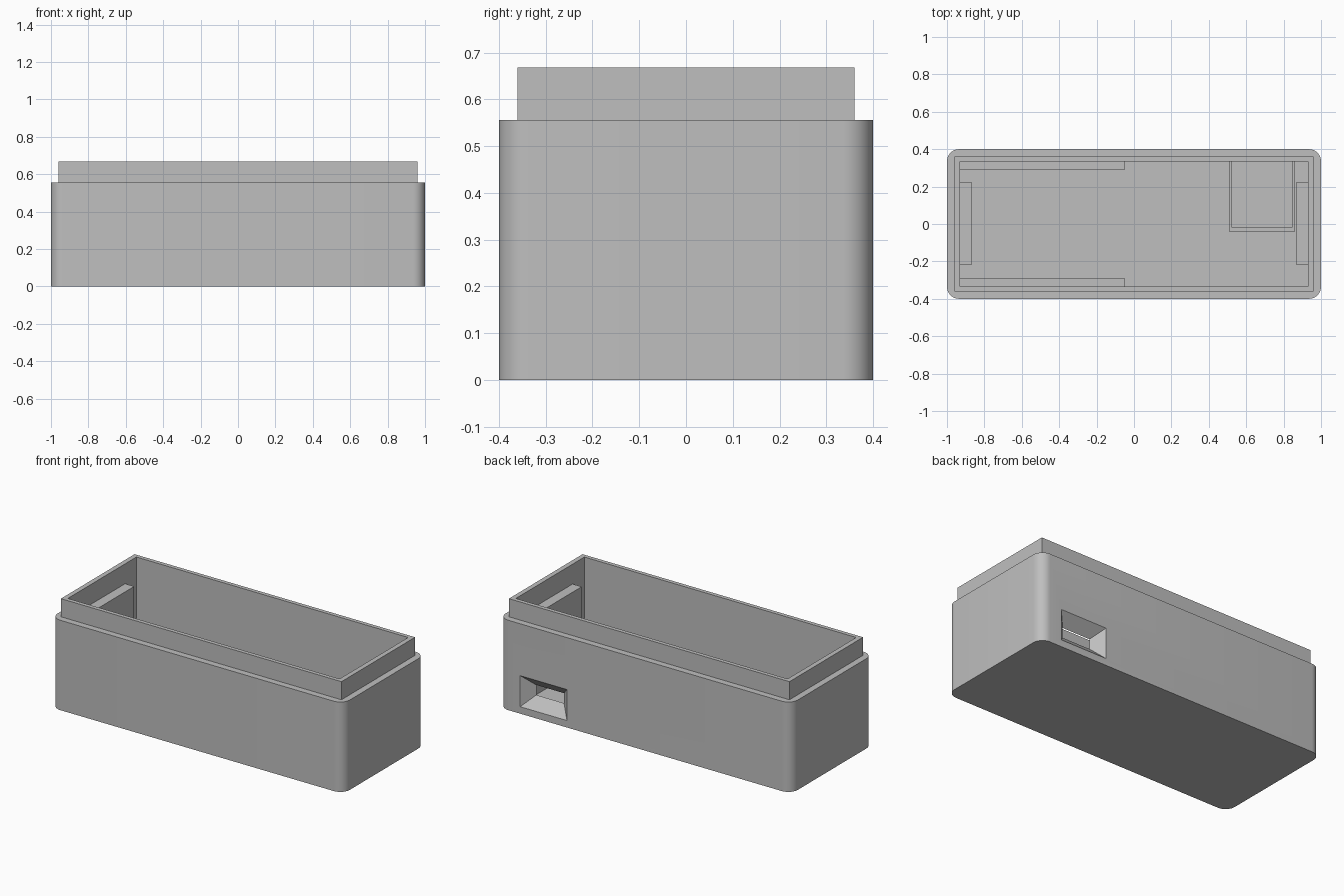
import bpy, bmesh
from mathutils import Vector

if "Cube" in bpy.data.objects:
    bpy.data.objects.remove(bpy.data.objects["Cube"], do_unlink=True)

GREY = bpy.data.materials.new("plain grey")
GREY.use_nodes = True
GREY.diffuse_color = (0.52, 0.52, 0.52, 1)
GREY.node_tree.nodes["Principled BSDF"].inputs["Base Color"].default_value = GREY.diffuse_color


def finish(name, bm):
    bmesh.ops.recalc_face_normals(bm, faces=bm.faces[:])
    mesh = bpy.data.meshes.new(name)
    bm.to_mesh(mesh)
    bm.free()
    mesh.materials.append(GREY)
    obj = bpy.data.objects.new(name, mesh)
    bpy.context.collection.objects.link(obj)
    return obj


def box(name, x, y, z, radius=0):
    """Box between (min, max) ranges, with optional rounded upright edges."""
    bm = bmesh.new()
    bmesh.ops.create_cube(bm, size=1)
    for v in bm.verts:
        v.co = Vector([r[0] if c < 0 else r[1] for c, r in zip(v.co, (x, y, z))])
    if radius:
        upright = [e for e in bm.edges if abs(e.verts[0].co.z - e.verts[1].co.z) > 0.01]
        bmesh.ops.bevel(bm, geom=upright, offset=radius, segments=10,
                        profile=0.5, affect='EDGES')
    return finish(name, bm)


def cut(target, cutter):
    cutter.hide_render = True
    mod = target.modifiers.new("cut", 'BOOLEAN')
    mod.operation = 'DIFFERENCE'
    mod.solver = 'EXACT'
    mod.object = cutter
    bpy.context.view_layer.objects.active = target
    bpy.ops.object.modifier_apply(modifier=mod.name)
    bpy.data.objects.remove(cutter, do_unlink=True)


WALL_X, WALL_Y, FLOOR = 0.93, 0.335, 0.065
SHOULDER, RIM = 0.556, 0.668

# Rounded case body and the inset rim, both hollow
body = box("case_body", (-1, 1), (-0.4, 0.4), (0, SHOULDER), radius=0.065)
rim = box("case_rim", (-0.96, 0.96), (-0.36, 0.36), (SHOULDER, RIM))
for shell in (body, rim):
    cut(shell, box("cavity", (-WALL_X, WALL_X), (-WALL_Y, WALL_Y), (FLOOR, 1)))

# Funnel-shaped port opening in the back wall
bm = bmesh.new()
bmesh.ops.create_cube(bm, size=1)
for v in bm.verts:
    outer = v.co.y > 0
    half_x, half_z = (0.17, 0.106) if outer else (0.085, 0.021)
    v.co = Vector((0.695 + (half_x if v.co.x > 0 else -half_x),
                   0.41 if outer else 0.325,
                   0.139 + (half_z if v.co.z > 0 else -half_z)))
cut(body, finish("port_cutter", bm))

# End ledges that carry the lid clips
base = FLOOR - 0.01
for side, name in ((-1, "right_end_ledge"), (1, "left_end_ledge")):
    box(name, sorted((side * 0.868, side * (WALL_X + 0.01))), (-0.22, 0.225), (base, 0.545))

# Long low rails along the front and back walls
for side, name in ((-1, "front_rail"), (1, "back_rail")):
    box(name, (-WALL_X - 0.01, -0.05), sorted((side * 0.29, side * (WALL_Y + 0.01))), (base, 0.2))

# Thin walled bay behind the port
for name, x, y in (("bay_right_wall", (0.508, 0.525), (-0.04, 0.34)),
                   ("bay_left_wall", (0.845, 0.862), (-0.04, 0.34)),
                   ("bay_front_wall", (0.508, 0.862), (-0.04, -0.02))):
    box(name, x, y, (base, 0.15))

# Smooth only the rounded corners
bpy.ops.object.select_all(action='DESELECT')
body.select_set(True)
bpy.context.view_layer.objects.active = body
bpy.ops.object.shade_smooth_by_angle(angle=0.5)
